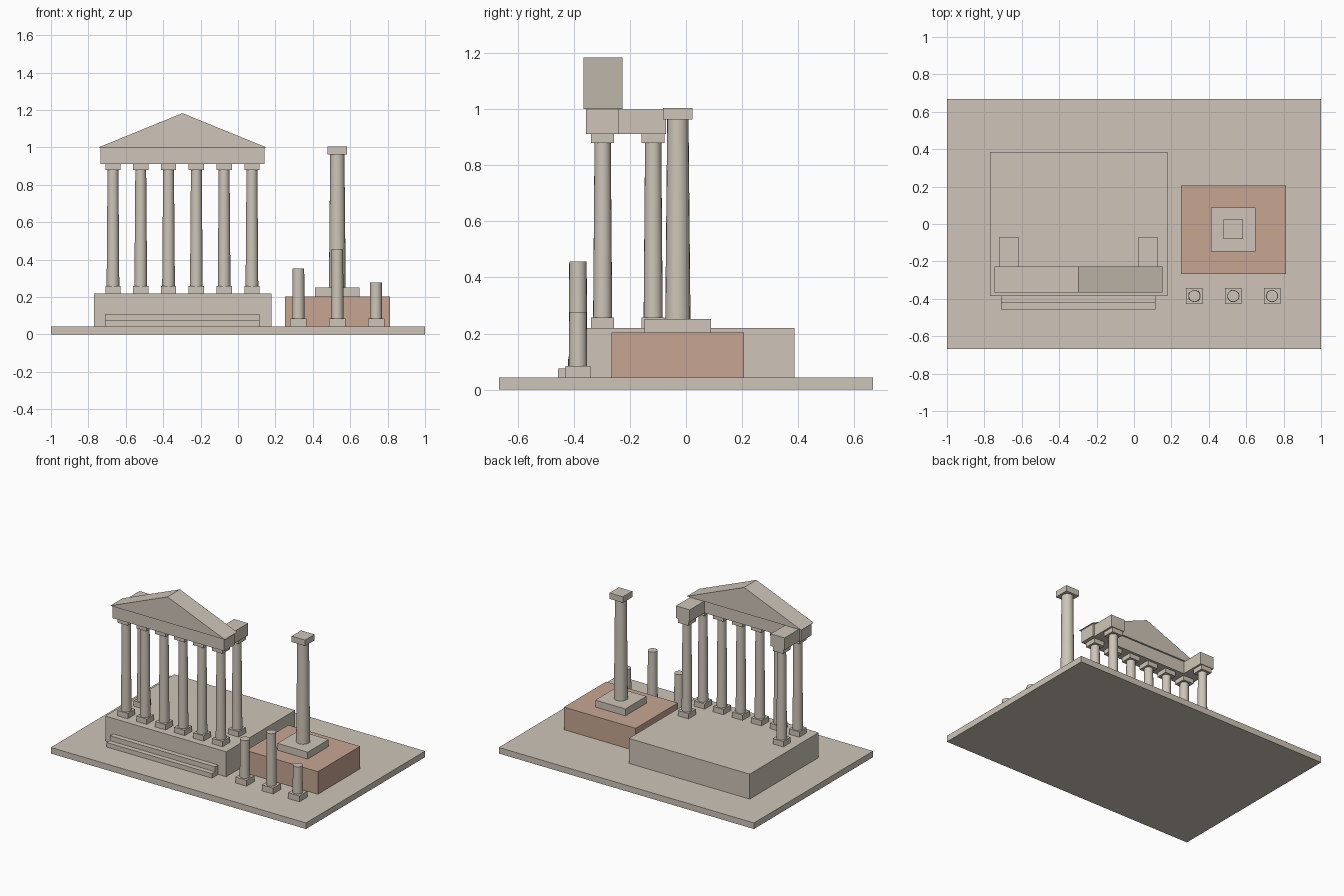
import bpy
import bmesh

cube = bpy.data.objects.get("Cube")
if cube:
    bpy.data.objects.remove(cube, do_unlink=True)


def material(name, rgb):
    m = bpy.data.materials.new(name)
    m.use_nodes = True
    m.diffuse_color = (*rgb, 1)
    m.node_tree.nodes["Principled BSDF"].inputs["Base Color"].default_value = (*rgb, 1)
    return m


STONE = material("pale stone", (0.62, 0.56, 0.48))
CLAY = material("terracotta", (0.57, 0.38, 0.29))


def box(name, x, y, z, mat=STONE):
    """Box from (min, max) ranges on each axis."""
    bpy.ops.mesh.primitive_cube_add(size=1, location=[sum(r) / 2 for r in (x, y, z)])
    ob = bpy.context.object
    ob.name = name
    ob.scale = [r[1] - r[0] for r in (x, y, z)]
    bpy.ops.object.transform_apply(location=False, rotation=False, scale=True)
    ob.data.materials.append(mat)
    return ob


def block(name, x, y, width, z):
    """Square block centred on x, y."""
    h = width / 2
    return box(name, (x - h, x + h), (y - h, y + h), z)


def shaft(name, x, y, z, r_bottom, r_top):
    """Tapered round shaft."""
    bpy.ops.mesh.primitive_cone_add(vertices=20, radius1=r_bottom, radius2=r_top,
                                    depth=z[1] - z[0], location=(x, y, sum(z) / 2))
    ob = bpy.context.object
    ob.name = name
    ob.data.materials.append(STONE)
    bpy.ops.object.shade_smooth_by_angle()
    return ob


def temple_column(name, x, y):
    block(name + "_base", x, y, 0.082, (0.22, 0.258))
    shaft(name + "_shaft", x, y, (0.258, 0.88), 0.034, 0.029)
    block(name + "_capital", x, y, 0.082, (0.88, 0.912))


GROUND = 0.043
MID = -0.297  # temple centre line

# Ground slab, temple platform and front steps
box("ground_slab", (-1, 1), (-0.667, 0.667), (0, GROUND))
box("temple_platform", (-0.77, 0.178), (-0.386, 0.386), (GROUND, 0.22))
box("lower_step", (-0.71, 0.115), (-0.456, -0.386), (GROUND, 0.075))
box("upper_step", (-0.71, 0.115), (-0.421, -0.386), (0.075, 0.11))

# Front row of columns, plus one behind each corner
for i in range(6):
    temple_column(f"front_column_{i + 1}", MID + (i - 2.5) * 0.1486, -0.297)
for side, s in (("right", -1), ("left", 1)):
    x = MID + s * 0.3715
    temple_column(side + "_rear_column", x, -0.117)
    box(side + "_side_beam", (x - 0.054, x + 0.054), (-0.238, -0.071), (0.912, 0.998))

# Front beam and pediment
box("front_beam", (MID - 0.438, MID + 0.438), (-0.356, -0.238), (0.912, 1.0))
bm = bmesh.new()
face = bm.faces.new([bm.verts.new((MID + dx, -0.365, z))
                     for dx, z in ((-0.449, 1.0), (0.449, 1.0), (0, 1.183))])
extruded = bmesh.ops.extrude_face_region(bm, geom=[face])["geom"]
bmesh.ops.translate(bm, vec=(0, 0.139, 0),
                    verts=[v for v in extruded if isinstance(v, bmesh.types.BMVert)])
bmesh.ops.recalc_face_normals(bm, faces=bm.faces)
mesh = bpy.data.meshes.new("pediment")
bm.to_mesh(mesh)
bm.free()
mesh.materials.append(STONE)
bpy.context.collection.objects.link(bpy.data.objects.new("pediment", mesh))

# Lone tall column on its terracotta pedestal
box("terracotta_pedestal", (0.25, 0.813), (-0.266, 0.206), (GROUND, 0.203), CLAY)
block("tall_column_plinth", 0.531, -0.029, 0.236, (0.203, 0.252))
shaft("tall_column_shaft", 0.531, -0.029, (0.252, 0.962), 0.045, 0.038)
block("tall_column_capital", 0.531, -0.029, 0.105, (0.962, 1.004))

# Broken column stumps in front
for i, (x, top) in enumerate(((0.323, 0.352), (0.531, 0.456), (0.738, 0.277))):
    block(f"stump_{i + 1}_base", x, -0.385, 0.088, (GROUND, 0.085))
    shaft(f"stump_{i + 1}_shaft", x, -0.385, (0.085, top), 0.033, 0.031)
